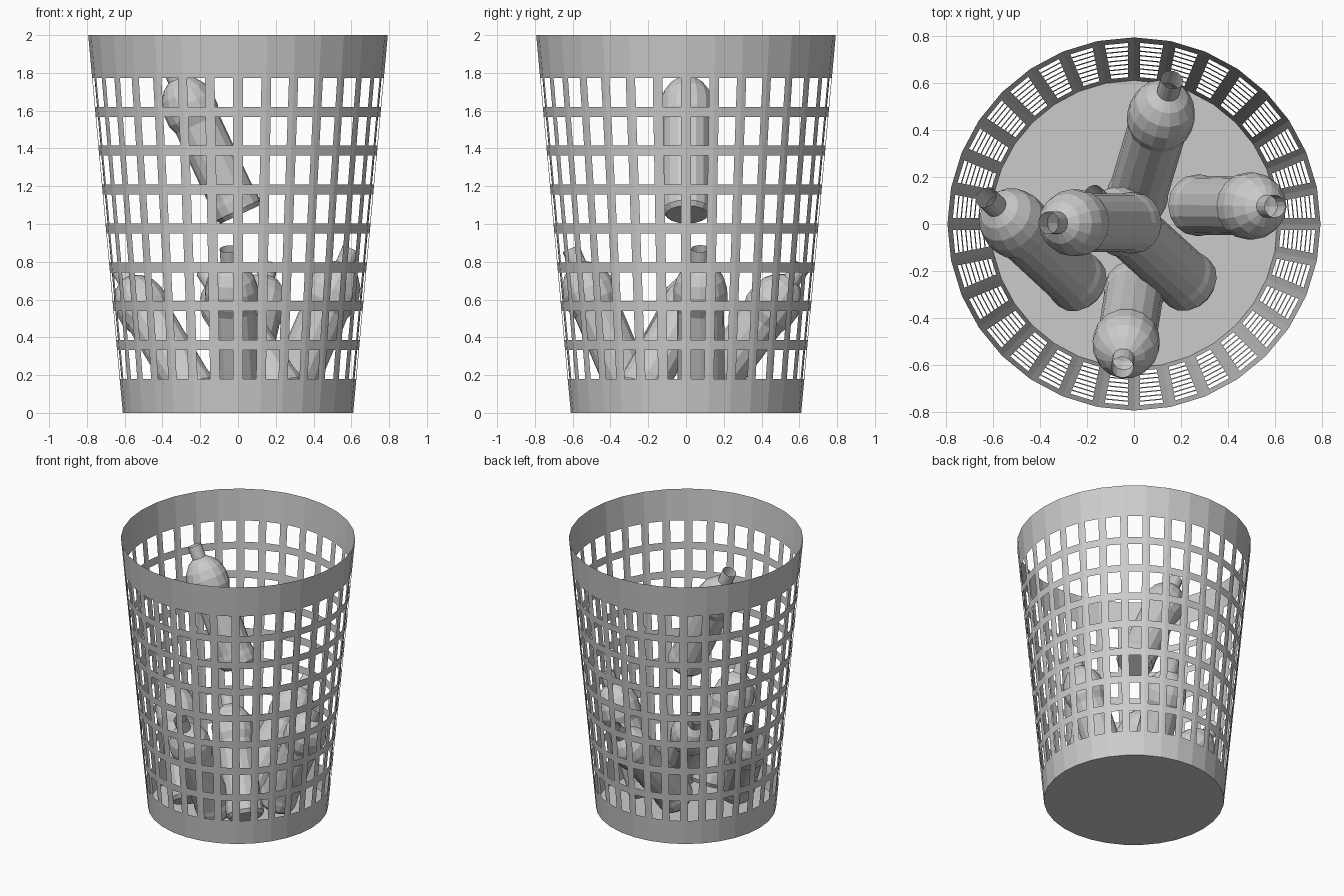
import bpy, bmesh, math
from mathutils import Vector

cube = bpy.data.objects.get("Cube")
if cube:
    bpy.data.objects.remove(cube, do_unlink=True)

grey = bpy.data.materials.new("plain_grey")
grey.use_nodes = True
grey.diffuse_color = (0.6, 0.6, 0.6, 1)
grey.node_tree.nodes["Principled BSDF"].inputs["Base Color"].default_value = (0.6, 0.6, 0.6, 1)


def finish(bm, name):
    mesh = bpy.data.meshes.new(name)
    bm.to_mesh(mesh)
    bm.free()
    mesh.materials.append(grey)
    obj = bpy.data.objects.new(name, mesh)
    bpy.context.collection.objects.link(obj)
    return obj


def solid_panel(bm, corners):
    bm.faces.new(corners)


def window_panel(bm, corners):
    """Frame of constant width around an open window."""
    inner = []
    for i, v in enumerate(corners):
        along = (corners[(i + 1) % 4].co - v.co).normalized()
        back = (corners[i - 1].co - v.co).normalized()
        inner.append(bm.verts.new(v.co + (along + back) * BAR))
    for i in range(4):
        j = (i + 1) % 4
        bm.faces.new((corners[i], corners[j], inner[j], inner[i]))


def lathe(bm, profile, sides, panel_for=lambda band: solid_panel):
    """Spin (radius, height) points into rings and fill the bands and the base."""
    rings = [[bm.verts.new((r * math.cos(math.tau * i / sides),
                            r * math.sin(math.tau * i / sides), z))
              for i in range(sides)] for r, z in profile]
    for band, (low, high) in enumerate(zip(rings, rings[1:])):
        for i in range(sides):
            j = (i + 1) % sides
            panel_for(band)(bm, (low[i], low[j], high[j], high[i]))
    bm.faces.new(rings[0][::-1])


# Basket: tapered sheet with rows of open windows between solid bands
ROWS, LOW, HIGH, BAR = 8, 0.153, 1.80, 0.0265
heights = [0] + [LOW + (HIGH - LOW) * i / ROWS for i in range(ROWS + 1)] + [2]
bm = bmesh.new()
lathe(bm, [(0.61 + 0.0915 * z, z) for z in heights], 32,
      lambda band: window_panel if 1 <= band <= ROWS else solid_panel)
finish(bm, "basket")

# Bottles: one open-necked profile, leaning in different directions
BOTTLE = [(0.112, 0), (0.13, 0.025), (0.13, 0.08), (0.125, 0.11), (0.125, 0.53),
          (0.142, 0.58), (0.142, 0.65), (0.125, 0.71), (0.09, 0.76),
          (0.048, 0.79), (0.048, 0.88)]


def bottle(name, base, tip):
    bm = bmesh.new()
    lathe(bm, BOTTLE, 16)
    obj = finish(bm, name)
    axis = Vector(tip) - Vector(base)
    obj.rotation_mode = 'QUATERNION'
    obj.rotation_quaternion = axis.to_track_quat('Z', 'Y')
    obj.location = base


bottle("top_bottle", (0.01, 0.005, 1.05), (-0.36, 0.005, 1.84))
bottle("front_bottle", (0.005, -0.265, 0.06), (-0.05, -0.61, 0.87))
bottle("left_bottle", (0.255, 0.08, 0.06), (0.60, 0.075, 0.87))
bottle("back_bottle", (0.005, 0.09, 0.085), (0.16, 0.61, 0.77))
bottle("right_bottle", (-0.22, -0.265, 0.085), (-0.63, 0.115, 0.77))
bottle("middle_bottle", (0.25, -0.265, 0.085), (-0.19, 0.135, 0.77))
